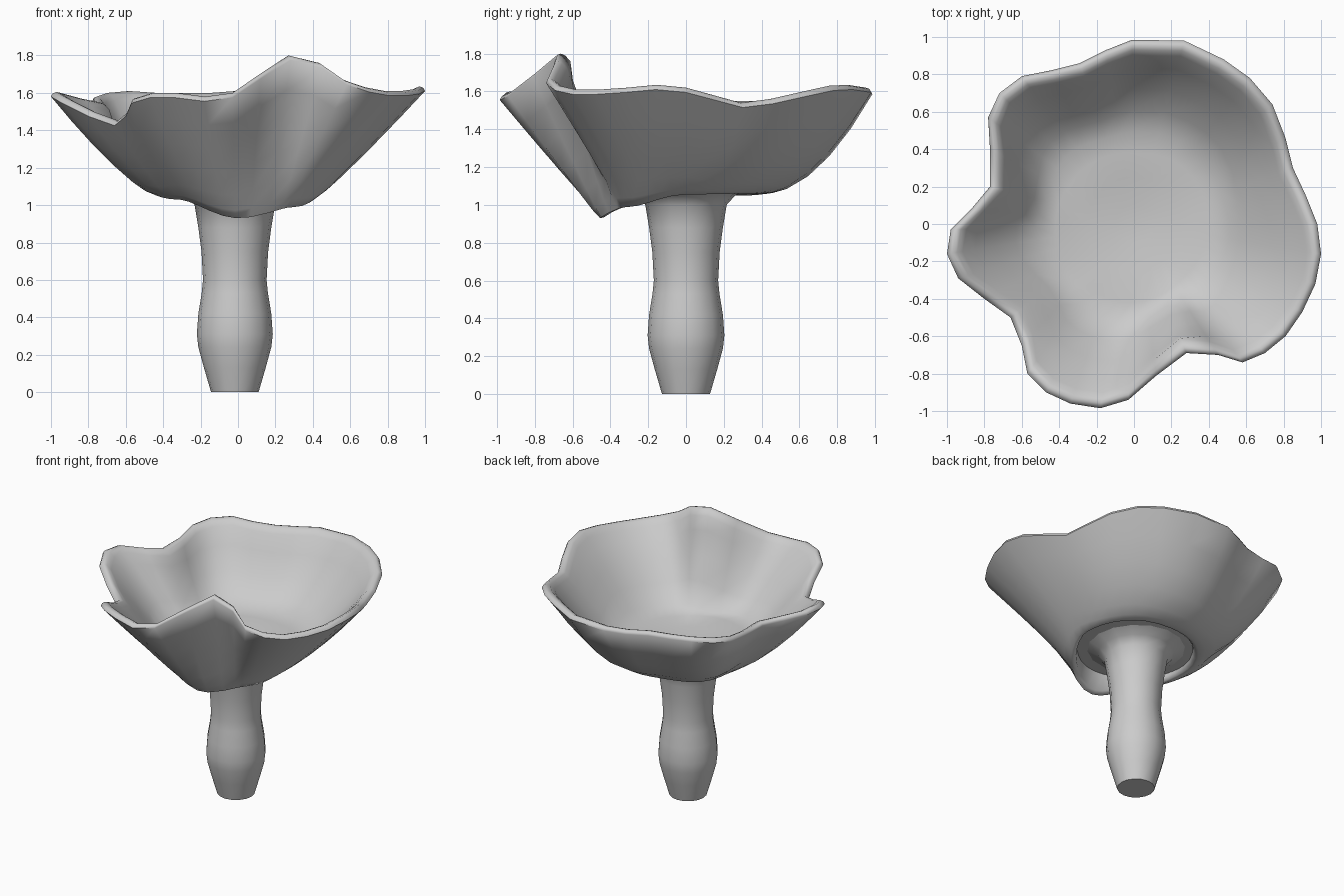
import bpy, bmesh, math

if "Cube" in bpy.data.objects:
    bpy.data.objects.remove(bpy.data.objects["Cube"])

# Rim outline of the cap: x, y, z
RIM = [
    (-.01, .985, 1.61), (.27, .98, 1.62), (.48, .88, 1.635), (.62, .78, 1.63),
    (.74, .64, 1.60), (.81, .46, 1.56), (.85, .30, 1.54), (.92, .15, 1.58),
    (.98, 0, 1.62), (1.0, -.16, 1.635), (.97, -.32, 1.62), (.90, -.47, 1.61),
    (.81, -.60, 1.61), (.70, -.69, 1.63), (.58, -.74, 1.67), (.45, -.70, 1.76),
    (.28, -.69, 1.80), (.12, -.81, 1.70), (-.03, -.94, 1.60), (-.18, -.985, 1.58),
    (-.34, -.96, 1.60), (-.47, -.90, 1.60), (-.57, -.80, 1.57), (-.60, -.65, 1.50),
    (-.66, -.50, 1.45), (-.80, -.40, 1.50), (-.94, -.29, 1.57), (-1.0, -.16, 1.605),
    (-.98, -.03, 1.60), (-.87, .08, 1.57), (-.77, .20, 1.55), (-.77, .40, 1.55),
    (-.78, .57, 1.58), (-.72, .70, 1.60), (-.60, .79, 1.61), (-.45, .82, 1.60),
    (-.29, .86, 1.60), (-.15, .93, 1.60)]

# Values every 45 degrees counter-clockwise from +x
BASE_R = [.44, .44, .42, .44, .46, .46, .46, .43]       # lower opening radius
BASE_Z = [1.055, 1.06, 1.06, 1.05, 1.06, 1.03, .93, .99]  # lower opening height
BELLY = [1.1, 1.45, 1.9, 1.8, 1.3, 1.1, 1.03, .97]      # fullness of the wall


def around(values, angle):
    """Smoothly blend the eight values by angle."""
    f = (angle / (math.tau / 8)) % 8
    i = int(f)
    t = f - i
    t = t * t * (3 - 2 * t)
    return values[i % 8] * (1 - t) + values[(i + 1) % 8] * t


def finish(name, bm, angle):
    bmesh.ops.recalc_face_normals(bm, faces=bm.faces)
    me = bpy.data.meshes.new(name)
    bm.to_mesh(me)
    bm.free()
    ob = bpy.data.objects.new(name, me)
    bpy.context.collection.objects.link(ob)
    bpy.ops.object.select_all(action='DESELECT')
    ob.select_set(True)
    bpy.context.view_layer.objects.active = ob
    bpy.ops.object.shade_smooth_by_angle(angle=math.radians(angle))
    return ob


def loft(name, columns, angle):
    """Skin a closed fan of columns; cap the first and last rings."""
    bm = bmesh.new()
    cols = [[bm.verts.new(p) for p in col] for col in columns]
    for a, b in zip(cols, cols[1:] + cols[:1]):
        for i in range(len(a) - 1):
            bm.faces.new((a[i], b[i], b[i + 1], a[i + 1]))
    for end in (0, -1):
        ring = [c[end] for c in cols]
        mid = bm.verts.new([sum(v.co[k] for v in ring) / len(ring) for k in range(3)])
        for a, b in zip(ring, ring[1:] + ring[:1]):
            bm.faces.new((a, b, mid))
    return finish(name, bm, angle)


def cap_column(x, y, zr):
    """Floor, inner wall, rolled rim, outer wall, then underside recess."""
    ang = math.atan2(y, x)
    rr = math.hypot(x, y)
    rb, zb, p = (around(v, ang) for v in (BASE_R, BASE_Z, BELLY))

    def wall(t):
        return rb + (rr - rb) * t, zb + (zr - .025 - zb) * t ** p

    prof = [(.1, 1.10), (.25, 1.12)]
    for t in (0, .2, .4, .6, .8):
        r, z = wall(t)
        prof.append((r - .04, max(z + .045, 1.135 + .03 * t)))
    prof += [(rr - .085, zr - .04), (rr - .055, zr - .01), (rr - .03, zr),
             (rr - .01, zr - .007), (rr, zr - .025)]
    prof += [wall(t) for t in (.8, .6, .4, .2, .07)]
    prof += [(rb - .005, zb), (rb - .025, zb + .003), (rb - .04, zb + .02),
             (rb - .045, 1.09), (.2, 1.075)]
    return [(r * math.cos(ang), r * math.sin(ang), z) for r, z in prof]


# Wavy funnel cap
loft("mushroom_cap", [cap_column(*p) for p in RIM], 60)

# Stem with a swollen lower half and flared top
STEM = [(.127, 0), (.165, .13), (.195, .24), (.203, .31), (.195, .42), (.177, .53),
        (.17, .6), (.178, .75), (.195, .88), (.215, 1.0), (.26, 1.05), (.34, 1.09)]
SIDES = 16
stem = []
for i in range(SIDES):
    a = math.tau * i / SIDES
    stem.append([(-.017 + r * math.cos(a), r * math.sin(a), z) for r, z in STEM])
loft("mushroom_stem", stem, 50)
